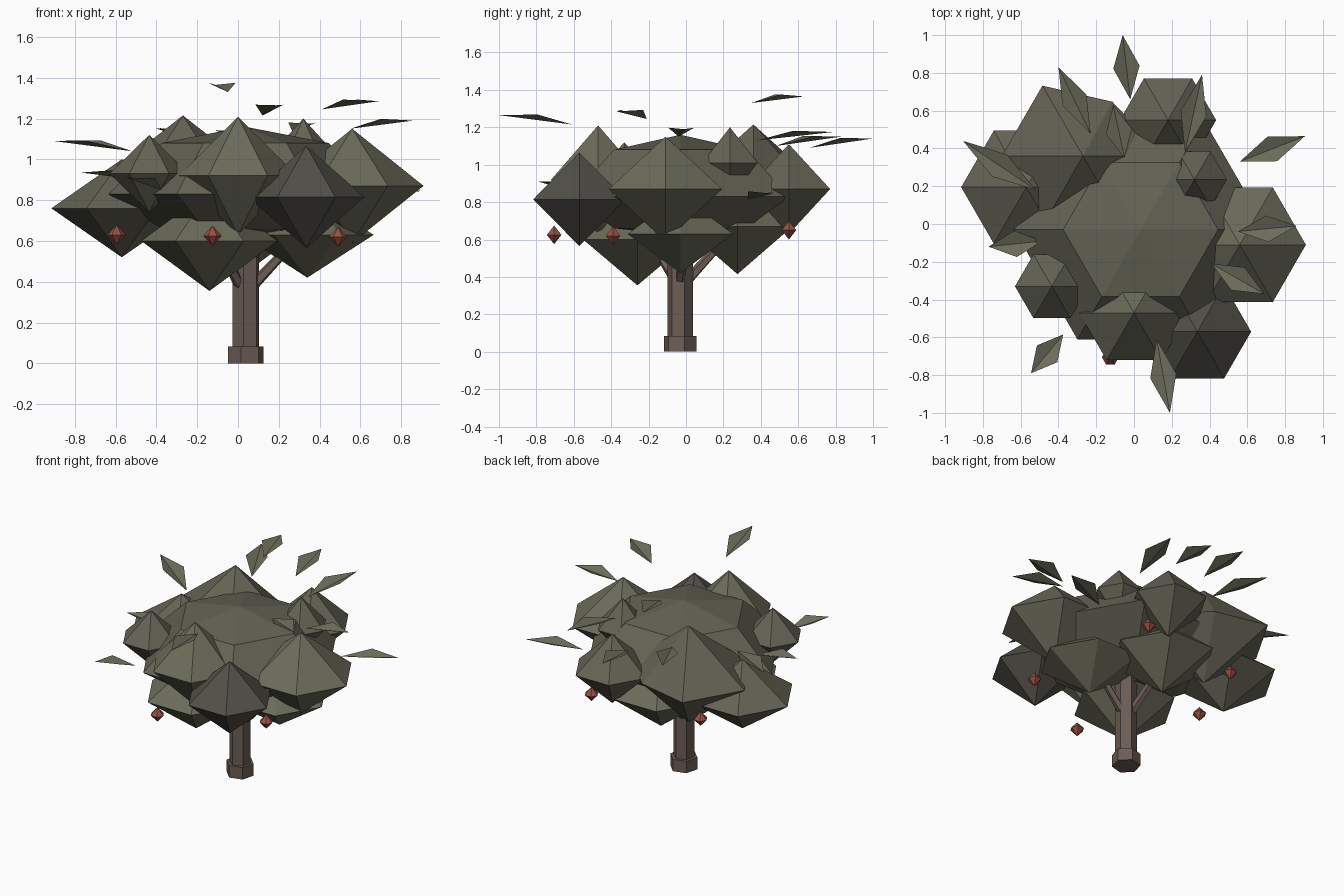
import bpy, bmesh
from math import sin, cos, pi, radians
from mathutils import Vector

if "Cube" in bpy.data.objects:
    bpy.data.objects.remove(bpy.data.objects["Cube"])

def material(name, rgb):
    m = bpy.data.materials.new(name)
    m.diffuse_color = (*rgb, 1)
    m.use_nodes = True
    m.node_tree.nodes["Principled BSDF"].inputs["Base Color"].default_value = m.diffuse_color
    return m

LIGHT = material("light_green", (0.15, 0.15, 0.105))
MID = material("mid_green", (0.13, 0.125, 0.09))
DARK = material("dark_green", (0.085, 0.08, 0.065))
BARK = material("bark_brown", (0.15, 0.11, 0.09))
RED = material("fruit_red", (0.32, 0.08, 0.06))

def finish(name, bm, mat, loc=(0, 0, 0)):
    bmesh.ops.recalc_face_normals(bm, faces=bm.faces)
    me = bpy.data.meshes.new(name)
    bm.to_mesh(me)
    bm.free()
    me.materials.append(mat)
    ob = bpy.data.objects.new(name, me)
    ob.location = loc
    bpy.context.collection.objects.link(ob)
    return ob

def lathe(name, profile, mat, loc, sides=6, turn=0):
    """Faceted solid from (radius, height) rings; radius 0 makes a point."""
    bm = bmesh.new()
    rings = []
    for r, z in profile:
        n = 1 if r == 0 else sides
        rings.append([bm.verts.new((r * cos(turn + 2 * pi * i / sides),
                                    r * sin(turn + 2 * pi * i / sides), z)) for i in range(n)])
    for a, b in zip(rings, rings[1:]):
        for i in range(sides):
            j = (i + 1) % sides
            quad = [a[i % len(a)], a[j % len(a)], b[j % len(b)], b[i % len(b)]]
            bm.faces.new(list(dict.fromkeys(quad)))
    for end in (rings[0], rings[-1]):
        if len(end) > 1:
            bm.faces.new(end)
    return finish(name, bm, mat, loc)

def bipyramid(name, loc, r, h, mat):
    return lathe(name, [(0, -h), (r, 0), (0, h)], mat, loc)

# trunk with flared foot
base = (0.038, -0.031, 0)
lathe("trunk", [(0.069, 0.0), (0.069, 0.75)], BARK, base, turn=radians(20))
lathe("trunk_foot", [(0.09, 0.0), (0.09, 0.083)], BARK, base, turn=radians(15))

# branches rising to the low foliage clumps
for i, (x, y, z) in enumerate([(-0.10, -0.18, 0.58), (0.26, -0.02, 0.58), (-0.02, 0.19, 0.58)]):
    start = Vector((0.035, -0.03, 0.34))
    d = Vector((x, y, z)) - start
    b = lathe(f"branch_{i + 1}", [(0.03, 0), (0.022, d.length)], BARK, start, sides=5)
    b.rotation_euler = d.to_track_quat('Z', 'Y').to_euler()

# wide, flattened central crown
lathe("crown_core", [(0, 0.62), (0.41, 0.66), (0.67, 0.83), (0.41, 1.08), (0, 1.16)],
      MID, (0.035, -0.03, 0))

# foliage clumps: centre, radius, half height, tint
clumps = [
    ((0.00, -0.47, 0.92), 0.29, 0.29, LIGHT),
    ((0.335, -0.57, 0.815), 0.285, 0.25, DARK),
    ((0.56, -0.11, 0.87), 0.35, 0.28, LIGHT),
    ((-0.57, 0.195, 0.76), 0.345, 0.24, MID),
    ((-0.435, -0.33, 0.93), 0.195, 0.19, MID),
    ((-0.27, 0.36, 0.88), 0.43, 0.335, MID),
    ((0.18, 0.55, 0.87), 0.255, 0.24, MID),
    ((0.32, 0.235, 1.01), 0.172, 0.19, MID),
    ((-0.14, -0.26, 0.60), 0.335, 0.245, LIGHT),
    ((0.34, -0.03, 0.63), 0.325, 0.21, LIGHT),
    ((0.00, 0.275, 0.67), 0.34, 0.255, LIGHT),
]
for i, (c, r, h, mat) in enumerate(clumps):
    ob = bipyramid(f"foliage_clump_{i + 1}", c, r, h, mat)
    if i == 5:  # the big rear clump has one corner pulled in
        ob.data.vertices[2].co += Vector((-0.06, -0.085, 0))

# hanging fruit
fruit = [(-0.125, -0.705, 0.625), (0.49, -0.39, 0.62), (0.34, 0.55, 0.65),
         (-0.42, 0.44, 0.64), (-0.595, -0.07, 0.63)]
for i, c in enumerate(fruit):
    bipyramid(f"fruit_{i + 1}", c, 0.045, 0.05, RED)

# loose leaves: kites creased along the middle, inner tip to outer tip
def leaf(name, inner, outer, half=0.07):
    a, b = Vector(inner), Vector(outer)
    side = (b - a).cross(Vector((0, 0, 1))).normalized() * half
    mid = a.lerp(b, 0.5)
    lift = Vector((0, 0, 0.028))
    bm = bmesh.new()
    va, vb, vl, vr = [bm.verts.new(p) for p in (a, b, mid + side + lift, mid - side + lift)]
    bm.faces.new((va, vl, vb))
    bm.faces.new((va, vb, vr))
    # both creased faces must face up
    ob = finish(name, bm, LIGHT)
    if ob.data.polygons[0].normal.z < 0:
        ob.data.flip_normals()

leaves = [
    ((-0.02, 0.66, 1.09), (-0.06, 1.00, 1.14)),
    ((-0.05, 0.35, 1.33), (-0.11, 0.63, 1.365)),
    ((0.56, 0.33, 0.815), (0.905, 0.465, 0.845)),
    ((0.55, -0.04, 1.15), (0.86, -0.01, 1.19)),
    ((0.41, -0.21, 1.245), (0.69, -0.37, 1.285)),
    ((0.12, -0.61, 1.215), (0.19, -1.00, 1.265)),
    ((-0.375, -0.585, 0.85), (-0.545, -0.79, 0.91)),
    ((-0.485, -0.09, 0.90), (-0.77, -0.12, 0.935)),
    ((-0.52, 0.18, 1.04), (-0.905, 0.44, 1.09)),
    ((-0.23, 0.48, 1.10), (-0.40, 0.83, 1.15)),
    ((0.27, 0.38, 1.13), (0.36, 0.79, 1.175)),
]
for i, (p, q) in enumerate(leaves):
    leaf(f"loose_leaf_{i + 1}", p, q)
